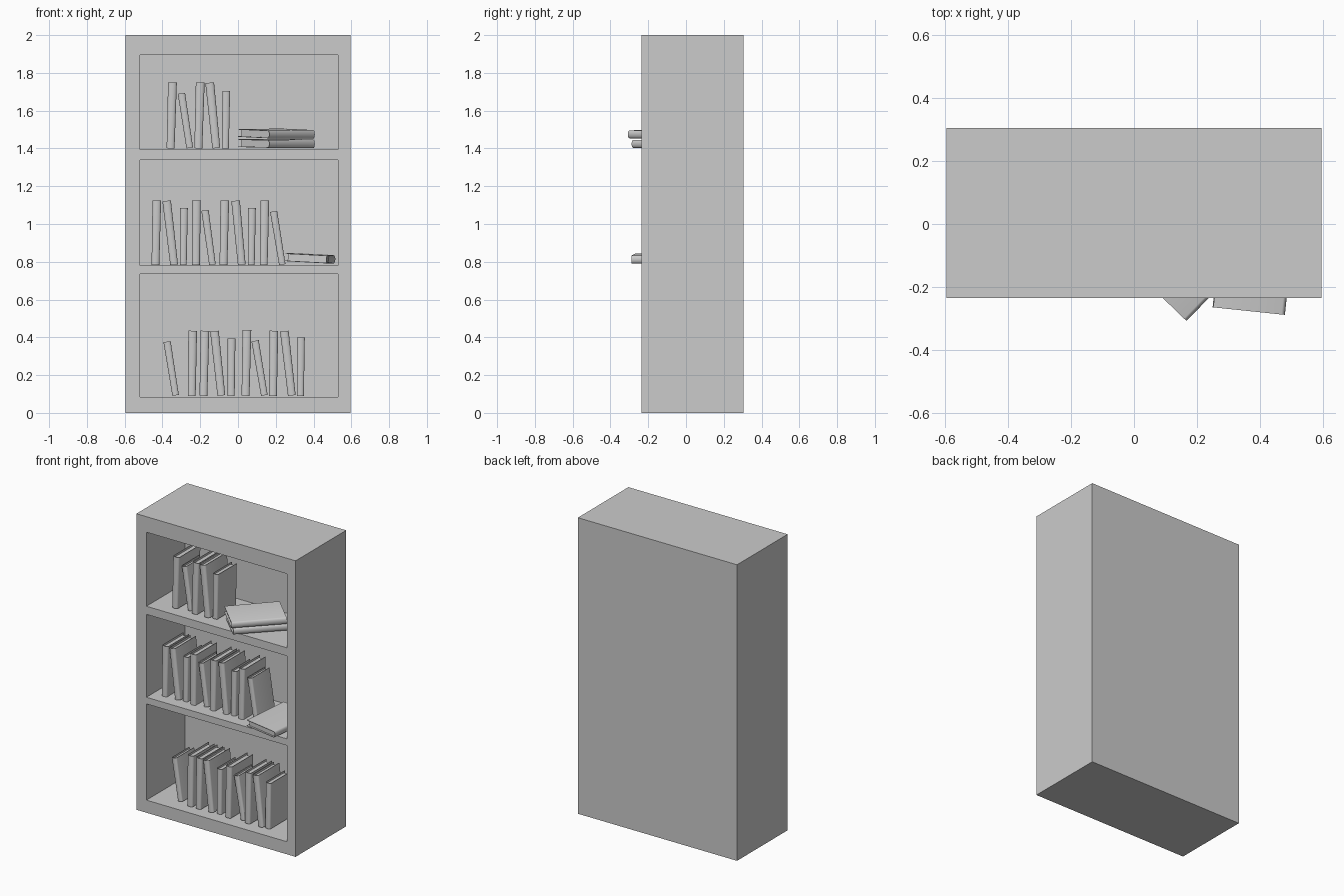
import bpy, bmesh, math
from mathutils import Matrix, Vector

if "Cube" in bpy.data.objects:
    bpy.data.objects.remove(bpy.data.objects["Cube"])

H, D, T = 0.345, 0.23, 0.046   # book height, depth, thickness


def finish(bm, name):
    bmesh.ops.recalc_face_normals(bm, faces=bm.faces)
    me = bpy.data.meshes.new(name)
    bm.to_mesh(me)
    bm.free()
    ob = bpy.data.objects.new(name, me)
    bpy.context.collection.objects.link(ob)
    return ob


# cabinet: solid block with three recesses pushed in from the front
X0, X1, FRONT, DEPTH = -0.52, 0.53, -0.235, 0.41
BAYS = [(0.085, 0.735), (0.78, 1.34), (1.395, 1.895)]
bm = bmesh.new()
bmesh.ops.create_cube(bm, size=1, matrix=Matrix.Translation((0, 0.035, 1)) @ Matrix.Diagonal((1.19, 0.54, 2, 1)))
cuts = [((x, 0, 0), (1, 0, 0)) for x in (X0, X1)]
cuts += [((0, 0, z), (0, 0, 1)) for bay in BAYS for z in bay]
for co, no in cuts:
    bmesh.ops.bisect_plane(bm, geom=bm.verts[:] + bm.edges[:] + bm.faces[:], plane_co=co, plane_no=no)
cells = []
for f in bm.faces:
    c = f.calc_center_median()
    if abs(c.y - FRONT) < 1e-4 and X0 < c.x < X1 and any(a < c.z < b for a, b in BAYS):
        cells.append(f)
for f in cells:
    new = bmesh.ops.extrude_face_region(bm, geom=[f])
    bmesh.ops.translate(bm, vec=(0, DEPTH, 0), verts=[v for v in new['geom'] if isinstance(v, bmesh.types.BMVert)])
    bmesh.ops.delete(bm, geom=[f], context='FACES')
bmesh.ops.dissolve_limit(bm, angle_limit=0.01, verts=bm.verts, edges=bm.edges)
finish(bm, "cabinet")


# book: U-shaped cover with a rounded spine facing -y, plus recessed pages
def make_book_mesh():
    bm = bmesh.new()
    r, w = T / 2, 0.004

    def u_shape(half, bulge, y_spine):
        arc = [(half * math.cos(a), y_spine - bulge * math.sin(a))
               for a in [math.pi * i / 8 for i in range(9)]]
        return [(half, D / 2)] + arc + [(-half, D / 2)]

    y_s = -D / 2 + 0.012
    profile = u_shape(r, 0.012, y_s) + u_shape(r - w, 0.008, y_s)[::-1]
    lo = [bm.verts.new((x * 0.9, y, -H / 2)) for x, y in profile]
    hi = [bm.verts.new((x, y, H / 2)) for x, y in profile]
    n, half_n = len(profile), len(profile) // 2
    for i in range(n):
        j = (i + 1) % n
        bm.faces.new((lo[i], lo[j], hi[j], hi[i]))
    for i in range(half_n - 1):
        k = n - 1 - i
        for ring in (lo, hi):
            bm.faces.new((ring[i], ring[i + 1], ring[k - 1], ring[k]))
    bmesh.ops.create_cube(bm, size=1, matrix=Matrix.Translation((0, 0, 0)) @
                          Matrix.Diagonal(((r - w) * 1.85, D - 0.024, H - 0.024, 1)))
    ob = finish(bm, "book")
    bpy.context.view_layer.objects.active = ob
    ob.select_set(True)
    bpy.ops.object.shade_smooth_by_angle(angle=math.radians(35))
    me = ob.data
    bpy.data.objects.remove(ob)
    return me


book_mesh = make_book_mesh()


def place(name, matrix):
    ob = bpy.data.objects.new(name, book_mesh)
    bpy.context.collection.objects.link(ob)
    ob.matrix_world = matrix


# standing books: (x at bottom, x at top, top z) for each shelf
SHELVES = [
    ("lower", 0.09, [(-.33, -.376, .38), (-.245, -.24, .435), (-.183, -.175, .435), (-.088, -.125, .435),
                     (-.036, -.034, .395), (.04, .047, .44), (.14, .09, .385), (.185, .19, .435),
                     (.285, .245, .435), (.33, .333, .4)]),
    ("middle", 0.782, [(-.437, -.43, 1.125), (-.338, -.378, 1.125), (-.29, -.286, 1.085), (-.223, -.22, 1.125),
                       (-.135, -.175, 1.075), (-.077, -.07, 1.125), (.02, -.013, 1.125), (.07, .074, 1.085),
                       (.136, .142, 1.125), (.235, .188, 1.07)]),
    ("top", 1.4, [(-.357, -.347, 1.75), (-.255, -.3, 1.695), (-.21, -.2, 1.75), (-.115, -.15, 1.75),
                  (-.067, -.062, 1.705)]),
]
for shelf, z0, books in SHELVES:
    for i, (xb, xt, zt) in enumerate(books):
        lean = math.atan2(xt - xb, zt - z0)
        s = math.hypot(xt - xb, zt - z0 - abs(math.sin(lean)) * 0.04) / H
        place(f"{shelf}_book_{i + 1}", Matrix.Translation(((xb + xt) / 2, -0.055, (z0 + zt) / 2))
              @ Matrix.Rotation(lean, 4, 'Y') @ Matrix.Scale(s, 4))


# lying books: long axis heading in degrees, tilt about the long axis
def lying(name, pos, heading, tilt):
    a = math.radians(heading)
    z = Vector((math.cos(a), math.sin(a), 0))
    y = Vector((-math.sin(a), math.cos(a), 0))
    x = y.cross(z)
    rot = Matrix((x, y, z)).transposed().to_4x4()
    place(name, Matrix.Translation(pos) @ rot @ Matrix.Rotation(math.radians(tilt), 4, 'Z'))


lying("top_lying_book_lower", (0.204, -0.084, 1.426), 46, 1)
lying("top_lying_book_upper", (0.204, -0.104, 1.478), 46, 2)
lying("middle_lying_book", (0.383, -0.105, 0.818), 84, 3)
